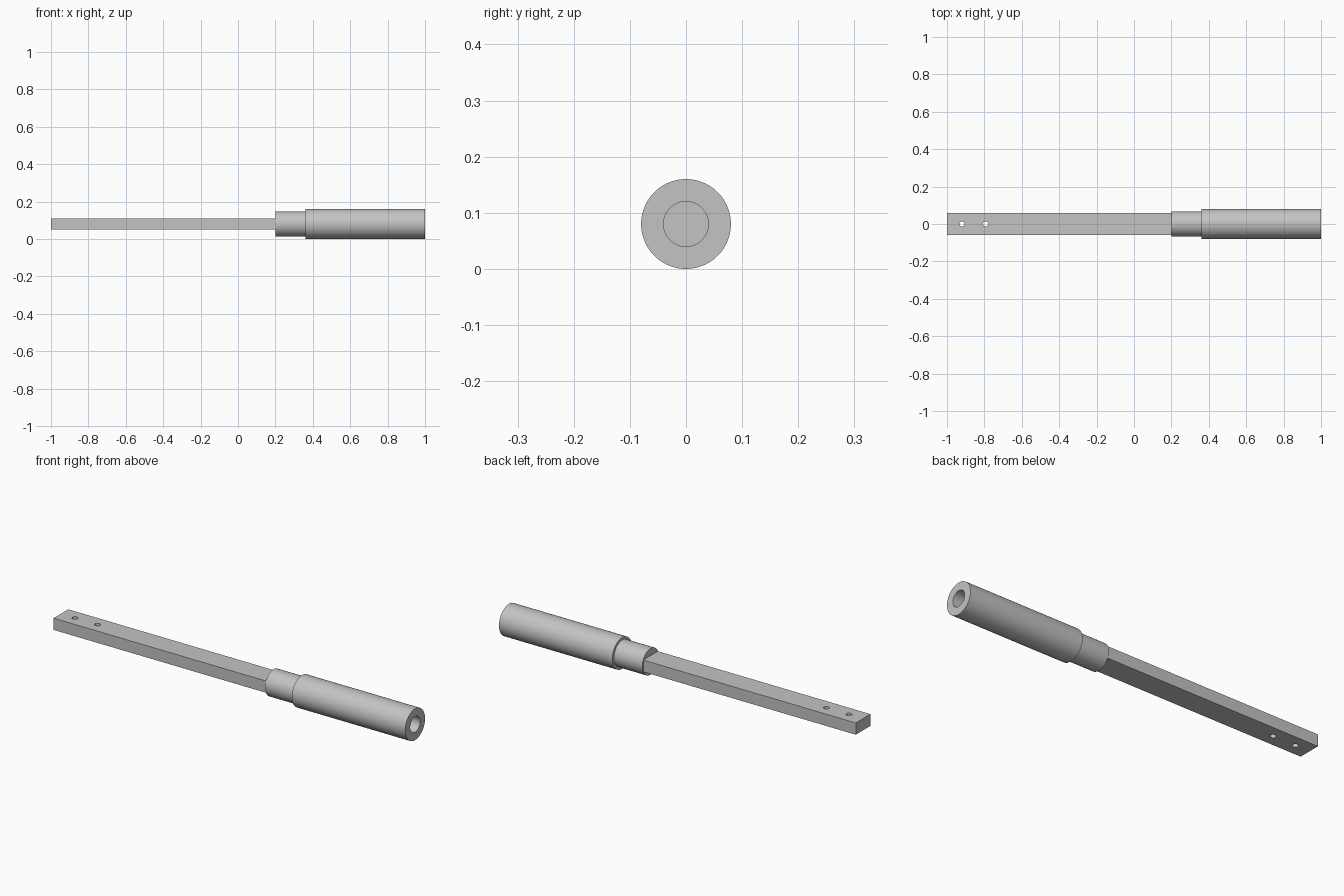
import bpy
import math

if "Cube" in bpy.data.objects:
    bpy.data.objects.remove(bpy.data.objects["Cube"])

AXIS_Z = 0.08

steel = bpy.data.materials.new("grey_steel")
steel.use_nodes = True
colour = (0.55, 0.55, 0.55, 1)
steel.diffuse_color = colour
steel.node_tree.nodes["Principled BSDF"].inputs["Base Color"].default_value = colour


def finish(obj, name):
    obj.name = name
    obj.data.materials.append(steel)
    return obj


def rod(name, x0, x1, radius):
    """Cylinder lying along x."""
    bpy.ops.mesh.primitive_cylinder_add(
        vertices=96, radius=radius, depth=x1 - x0,
        location=((x0 + x1) / 2, 0, AXIS_Z), rotation=(0, math.pi / 2, 0))
    return finish(bpy.context.object, name)


def pin(name, x, radius):
    """Upright cylinder used to drill the bar."""
    bpy.ops.mesh.primitive_cylinder_add(
        vertices=32, radius=radius, depth=0.2, location=(x, 0, AXIS_Z))
    return finish(bpy.context.object, name)


def drill(target, cutter):
    mod = target.modifiers.new("drill", 'BOOLEAN')
    mod.operation = 'DIFFERENCE'
    mod.solver = 'EXACT'
    mod.object = cutter
    bpy.ops.object.select_all(action='DESELECT')
    target.select_set(True)
    bpy.context.view_layer.objects.active = target
    bpy.ops.object.modifier_apply(modifier=mod.name)
    bpy.data.objects.remove(cutter)


def smooth(obj):
    bpy.ops.object.select_all(action='DESELECT')
    obj.select_set(True)
    bpy.context.view_layer.objects.active = obj
    bpy.ops.object.shade_smooth_by_angle(angle=math.radians(30))


# Flat bar with two mounting holes
bpy.ops.mesh.primitive_cube_add(size=1, location=(-0.4, 0, AXIS_Z))
bar = finish(bpy.context.object, "flat_bar")
bar.scale = (1.2, 0.118, 0.06)
bpy.ops.object.transform_apply(location=False, rotation=False, scale=True)
for x in (-0.92, -0.793):
    drill(bar, pin("hole_cutter", x, 0.014))
smooth(bar)

# Stepped collar joining bar and grip
collar = rod("collar", 0.2, 0.36, 0.067)
smooth(collar)

# Round grip with a blind bore in its end
grip = rod("grip", 0.36, 1.0, 0.08)
drill(grip, rod("bore_cutter", 0.40, 1.1, 0.04))
smooth(grip)
